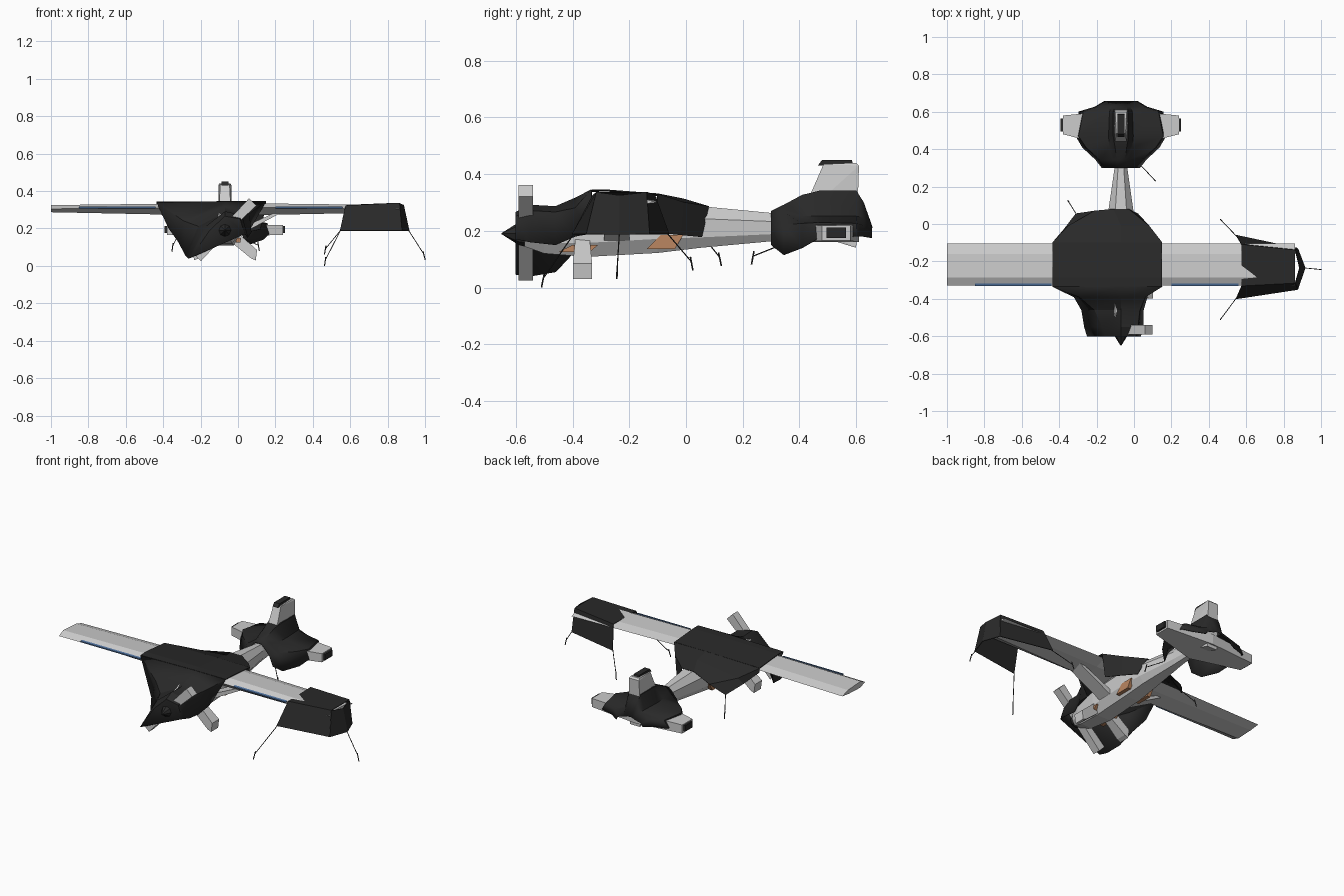
import bpy, bmesh, math
from mathutils import Vector

if "Cube" in bpy.data.objects:
    bpy.data.objects.remove(bpy.data.objects["Cube"])

CX = -0.07  # the aircraft's own centreline


def mat(name, rgb):
    m = bpy.data.materials.new(name)
    m.diffuse_color = (*rgb, 1)
    m.use_nodes = True
    m.node_tree.nodes["Principled BSDF"].inputs["Base Color"].default_value = m.diffuse_color
    return m


DARK = mat("dark_tarp", (0.022, 0.022, 0.022))
ROPE = mat("rope", (0.03, 0.03, 0.03))
ORANGE = mat("orange_paint", (0.5, 0.24, 0.12))
BLUE = mat("blue_paint", (0.08, 0.17, 0.35))


def finish(name, bm, m=None, smooth=None, thick=0):
    bmesh.ops.recalc_face_normals(bm, faces=bm.faces)
    me = bpy.data.meshes.new(name)
    bm.to_mesh(me)
    bm.free()
    ob = bpy.data.objects.new(name, me)
    bpy.context.collection.objects.link(ob)
    if m:
        me.materials.append(m)
    if smooth:
        bpy.context.view_layer.objects.active = ob
        ob.select_set(True)
        bpy.ops.object.shade_smooth_by_angle(angle=math.radians(smooth))
        ob.select_set(False)
    if thick:
        s = ob.modifiers.new("thickness", "SOLIDIFY")
        s.thickness = thick
        s.offset = 0
    return ob


def loft(name, rows, m=None, closed=False, caps=(False, False), smooth=None, thick=0):
    """Skin a list of equal-length cross-sections."""
    bm = bmesh.new()
    v = [[bm.verts.new(p) for p in r] for r in rows]
    n = len(rows[0])
    for a, b in zip(v, v[1:]):
        for i in range(n if closed else n - 1):
            j = (i + 1) % n
            bm.faces.new((a[i], a[j], b[j], b[i]))
    if caps[0]:
        bm.faces.new(v[0])
    if caps[1]:
        bm.faces.new(v[-1])
    return finish(name, bm, m, smooth, thick)


def hull(name, pts, m=None):
    bm = bmesh.new()
    for p in pts:
        bm.verts.new(p)
    bmesh.ops.convex_hull(bm, input=bm.verts)
    return finish(name, bm, m)


def rod(name, a, b, r, m=None, r2=None, sides=5):
    a, b = Vector(a), Vector(b)
    d = b - a
    bm = bmesh.new()
    bmesh.ops.create_cone(bm, cap_ends=True, segments=sides, radius1=r,
                          radius2=r if r2 is None else r2, depth=d.length)
    q = d.to_track_quat('Z', 'Y').to_matrix().to_4x4()
    q.translation = (a + b) / 2
    bm.transform(q)
    return finish(name, bm, m)


# Fuselage: chamfered box sections (y, half width, bottom, top)
def ring(y, w, lo, hi):
    h = hi - lo
    pts = [(w * .6, lo), (w, lo + h * .25), (w, lo + h * .7), (w * .45, hi)]
    pts += [(-x, z) for x, z in reversed(pts)]
    return [(CX + x, y, z) for x, z in pts]


body = [(-.57, .045, .145, .24), (-.5, .065, .12, .265), (-.35, .08, .108, .305),
        (-.1, .08, .122, .32), (.05, .07, .14, .287), (.3, .034, .163, .263), (.6, .012, .185, .235)]
loft("fuselage", [ring(*s) for s in body], closed=True, caps=(True, True))

# Wing: one straight high wing, thicker at the root
prof = [(-.328, .305, .312), (-.285, .325, .334), (-.16, .318, .330),
        (-.105, .300, .312), (-.17, .292, .285), (-.28, .287, .272)]
tip = [(y, a) for y, a, b in prof]
root = [(y, b) for y, a, b in prof]
loft("wing", [[(x, y, z) for y, z in s] for x, s in
              ((-1, tip), (CX - .2, root), (CX + .2, root), (.86, tip))],
     closed=True, caps=(True, True))

# Blue stripes on the wing's leading edge
for side, a, b in (("left", -.85, -.44), ("right", .2, .56)):
    hull(side + "_wing_stripe", [(x, y, z) for x in (a, b)
                                 for y, z in ((-.331, .308), (-.331, .315), (-.318, .308), (-.318, .318))], BLUE)

for s, side in ((-1, "left"), (1, "right")):
    # Wing strut
    hull(side + "_wing_strut", [(CX + s * x, y, z) for x, z in ((.05, .15), (.05, .185), (.33, .3), (.3, .3))
                                for y in (-.29, -.2)])
    # Landing gear leg
    hull(side + "_gear_leg", [(CX + s * x, -.365 + k * w, z) for k in (-1, 1) for x, z, w in
                              ((.03, .13, .025), (.07, .175, .025), (.172, .085, .034), (.165, .03, .034), (.14, .04, .034))])
    # Stabiliser and its dark end cap
    hull(side + "_stabiliser", [(CX + s * x, y, z) for x, y0, y1, z0, z1 in
                                ((0, .40, .61, .16, .225), (.31, .48, .58, .165, .218)) for y in (y0, y1) for z in (z0, z1)])
    hull(side + "_stabiliser_cap", [(CX + s * x, y, z) for x in (.305, .322) for y in (.495, .565)
                                    for z in (.175, .212)], DARK)
    # Orange patches on the fuselage side
    for part, y0, y1, z0, z1 in (("front", -.45, -.31, .125, .15), ("rear", -.14, -.01, .135, .185)):
        hull(f"{side}_{part}_patch", [(CX + s * x, y, z) for x in (.06, .083)
                                      for y, z in ((y0, z0), (y0 + .05, z1), (y1, z1), (y1 - .03, z0))], ORANGE)

# Fin and its dark cap
hull("tail_fin", [(CX + sx * w, y, z) for sx in (-1, 1) for w, y, z in
                  ((.035, .40, .24), (.035, .60, .14), (.035, .61, .43), (.025, .485, .435), (.03, .60, .44), (.03, .47, .18))])
hull("tail_fin_cap", [(CX + sx * .018, y, z) for sx in (-1, 1)
                      for y, z in ((.465, .43), (.48, .45), (.585, .45), (.59, .43))], DARK)

# Two-bladed propeller, parked on the diagonal, with pointed spinner
hull_c = Vector((CX, 0, .193))
along, across = Vector((.7, 0, .7)), Vector((-.7, 0, .7))
for s, side in ((-1, "lower"), (1, "upper")):
    hull(side + "_propeller_blade", [hull_c + along * s * d + across * w * k + Vector((0, y, 0))
                                     for d, w in ((.03, .022), (.212, .028)) for k in (-1, 1) for y in (-.59, -.54)])
rod("spinner", (CX, -.59, .19), (CX, -.65, .19), .04, DARK, .002, 8)
rod("spinner_base", (CX, -.55, .19), (CX, -.59, .19), .05, DARK, .04, 8)


def rows(secs):
    return [[(x, y, z) for x, z in pts] for y, pts in secs]


# Engine cover, draped over nose and lower blade
loft("engine_cover", rows([
    (-.60, [(-.25, .045), (-.15, .19), (-.07, .265), (.01, .25), (.035, .17)]),
    (-.55, [(-.265, .04), (-.17, .21), (-.07, .29), (.02, .27), (.05, .16)]),
    (-.46, [(-.28, .055), (-.21, .21), (-.07, .285), (.03, .265), (.05, .15)]),
    (-.39, [(-.32, .13), (-.29, .24), (-.07, .315), (.06, .28), (.07, .18)]),
    (-.334, [(-.37, .20), (-.435, .338), (-.07, .344), (.15, .344), (.06, .19)])]),
    DARK, caps=(True, False), smooth=25, thick=.004)

# Cabin cover across the wing, falling to the boom behind
loft("cabin_cover", rows([
    (-.334, [(-.435, .338), (-.07, .344), (.15, .344)]),
    (-.285, [(-.435, .341), (-.07, .344), (.15, .344)]),
    (-.10, [(-.435, .325), (-.07, .33), (.15, .33)])]), DARK, thick=.004)
loft("rear_cover", [
    [(-.435, -.10, .30), (-.435, -.10, .325), (-.07, -.10, .33), (.15, -.10, .33), (.12, -.11, .195)],
    [(-.375, -.03, .24), (-.35, -.01, .275), (-.07, -.01, .312), (.08, -.01, .30), (.07, -.02, .185)],
    [(-.31, .055, .185), (-.21, .07, .23), (-.11, .08, .285), (-.03, .08, .285), (.02, .055, .178)]],
    DARK, thick=.004)

# Wing tip cover: top with flared skirts and an outer flap
tip_rows = [[(.545, -.40, .188), (.575, -.33, .322), (.575, -.11, .325), (.545, -.06, .188)],
            [(.875, -.35, .188), (.862, -.315, .336), (.862, -.14, .336), (.875, -.13, .188)]]
loft("wing_tip_cover", tip_rows, DARK, thick=.004)
loft("wing_tip_flap", [tip_rows[1][:2], [(.915, -.235, .187), (.885, -.235, .325)], tip_rows[1][:1:-1]], DARK, thick=.004)

# Tail cover: half sections mirrored about the centreline
tail = [(.30, [(.10, .15), (.075, .21), (.04, .25), (.02, .268)]),
        (.345, [(.135, .115), (.11, .22), (.045, .265), (.022, .29)]),
        (.41, [(.205, .14), (.185, .225), (.06, .25), (.03, .325)]),
        (.47, [(.24, .175), (.225, .228), (.065, .25), (.04, .34)]),
        (.60, [(.225, .18), (.20, .225), (.06, .25), (.04, .34)]),
        (.625, [(.14, .18), (.12, .218), (.05, .245), (.03, .30)]),
        (.655, [(.09, .175), (.08, .195), (.04, .205), (.015, .215)])]
loft("tail_cover", [[(CX - x, y, z) for x, z in p] + [(CX + x, y, z) for x, z in reversed(p)]
                    for y, p in tail], DARK, smooth=50, thick=.004)

# Guy ropes and ground pegs
ropes = [((.548, -.395, .19), (.466, -.505, .03)), ((.912, -.235, .19), (.995, -.243, .06)),
         ((.548, -.065, .19), (.466, .02, .09)), ((-.31, .055, .187), (-.35, .12, .105)),
         ((.04, .31, .14), (.11, .235, .11))]
for i, (a, b) in enumerate(ropes, 1):
    rod(f"rope_{i}", a, b, .0022, ROPE)
    d = (Vector(b) - Vector(a)) * Vector((1, 1, 0))
    d = d.normalized() * .006
    b = Vector(b)
    rod(f"peg_{i}", b - d + Vector((0, 0, .018)), b + d - Vector((0, 0, .029)), .003, ROPE)
